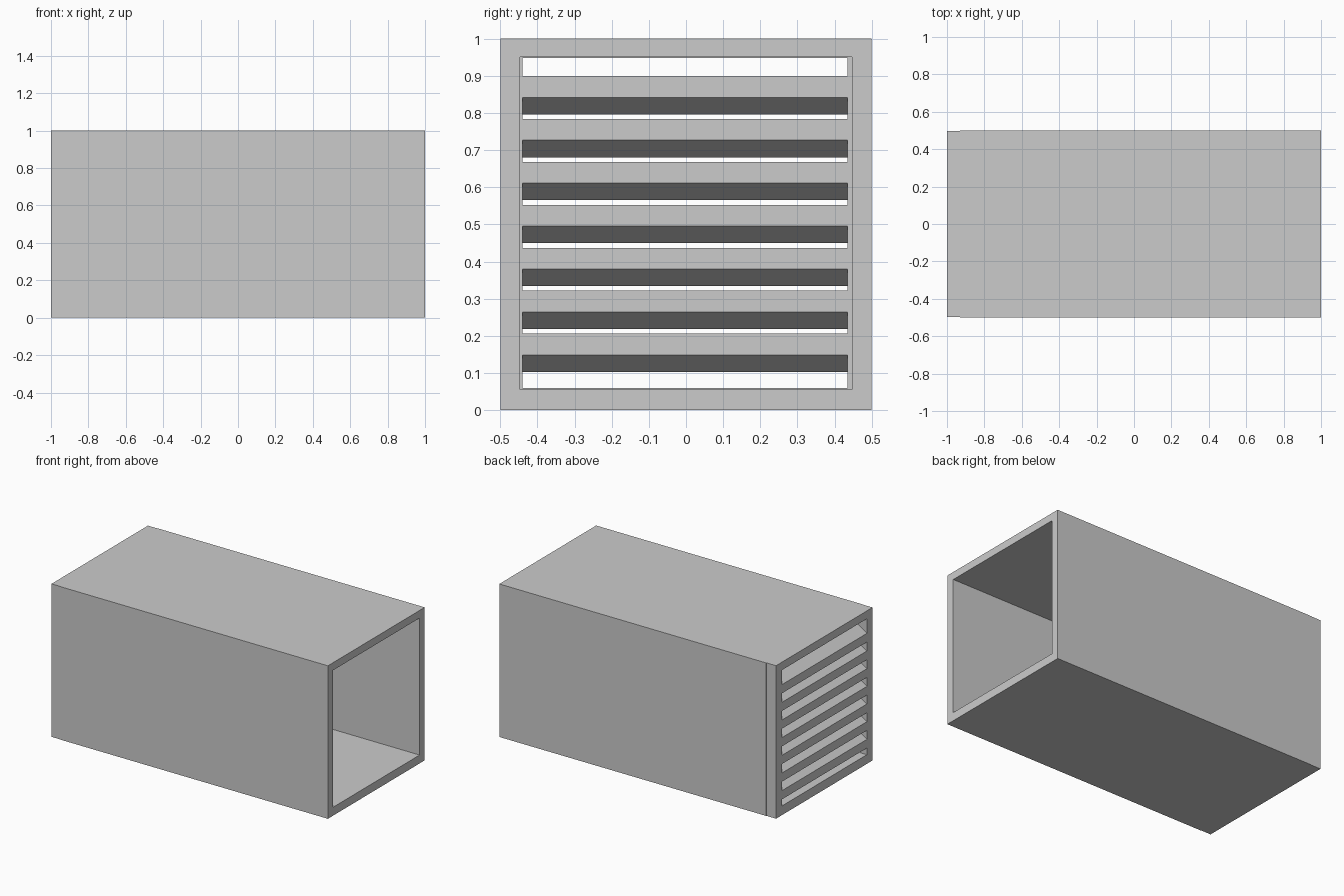
import bpy, bmesh

if "Cube" in bpy.data.objects:
    bpy.data.objects.remove(bpy.data.objects["Cube"])

X_OUT, X_GRILLE, X_OPEN = -1.0, -0.93, 1.0


def finish(name, bm):
    bmesh.ops.recalc_face_normals(bm, faces=bm.faces)
    mesh = bpy.data.meshes.new(name)
    bm.to_mesh(mesh)
    bm.free()
    obj = bpy.data.objects.new(name, mesh)
    bpy.context.collection.objects.link(obj)
    return obj


def ring(bm, x, y0, y1, z0, z1):
    return [bm.verts.new((x, y, z)) for y, z in
            ((y0, z0), (y1, z0), (y1, z1), (y0, z1))]


def bridge(bm, a, b):
    for i in range(4):
        j = (i + 1) % 4
        bm.faces.new((a[i], a[j], b[j], b[i]))


# Rectangular sleeve: outer skin, open end rim, inner walls, grille frame lip
bm = bmesh.new()
sections = [
    (X_OUT, -0.498, 0.498, 0, 1),
    (X_GRILLE, -0.498, 0.498, 0, 1),      # shallow seam behind the frame
    (X_GRILLE, -0.5, 0.5, 0, 1),
    (X_OPEN, -0.5, 0.5, 0, 1),
    (X_OPEN, -0.447, 0.447, 0.055, 0.95),
    (X_GRILLE, -0.447, 0.447, 0.055, 0.95),
    (X_GRILLE, -0.44, 0.435, 0.06, 0.948),
    (X_OUT, -0.44, 0.435, 0.06, 0.948),
]
rings = [ring(bm, *s) for s in sections]
for i, r in enumerate(rings):
    bridge(bm, r, rings[(i + 1) % len(rings)])
# Top and bottom run flush across the seam, so drop its zero-height faces
bmesh.ops.dissolve_degenerate(bm, dist=1e-5, edges=bm.edges)
finish("vent_sleeve", bm)

# Seven louvre slats sloping down towards the outside
THICK, DROP, PITCH = 0.057, 0.046, 0.1155
for n in range(7):
    z = 0.149 + n * PITCH
    bm = bmesh.new()
    inner = ring(bm, X_GRILLE, -0.441, 0.436, z, z + THICK)
    outer = ring(bm, X_OUT, -0.441, 0.436, z - DROP, z - DROP + THICK)
    bridge(bm, outer, inner)
    bm.faces.new(inner)
    bm.faces.new(outer)
    finish(f"louvre_slat_{n + 1}", bm)
